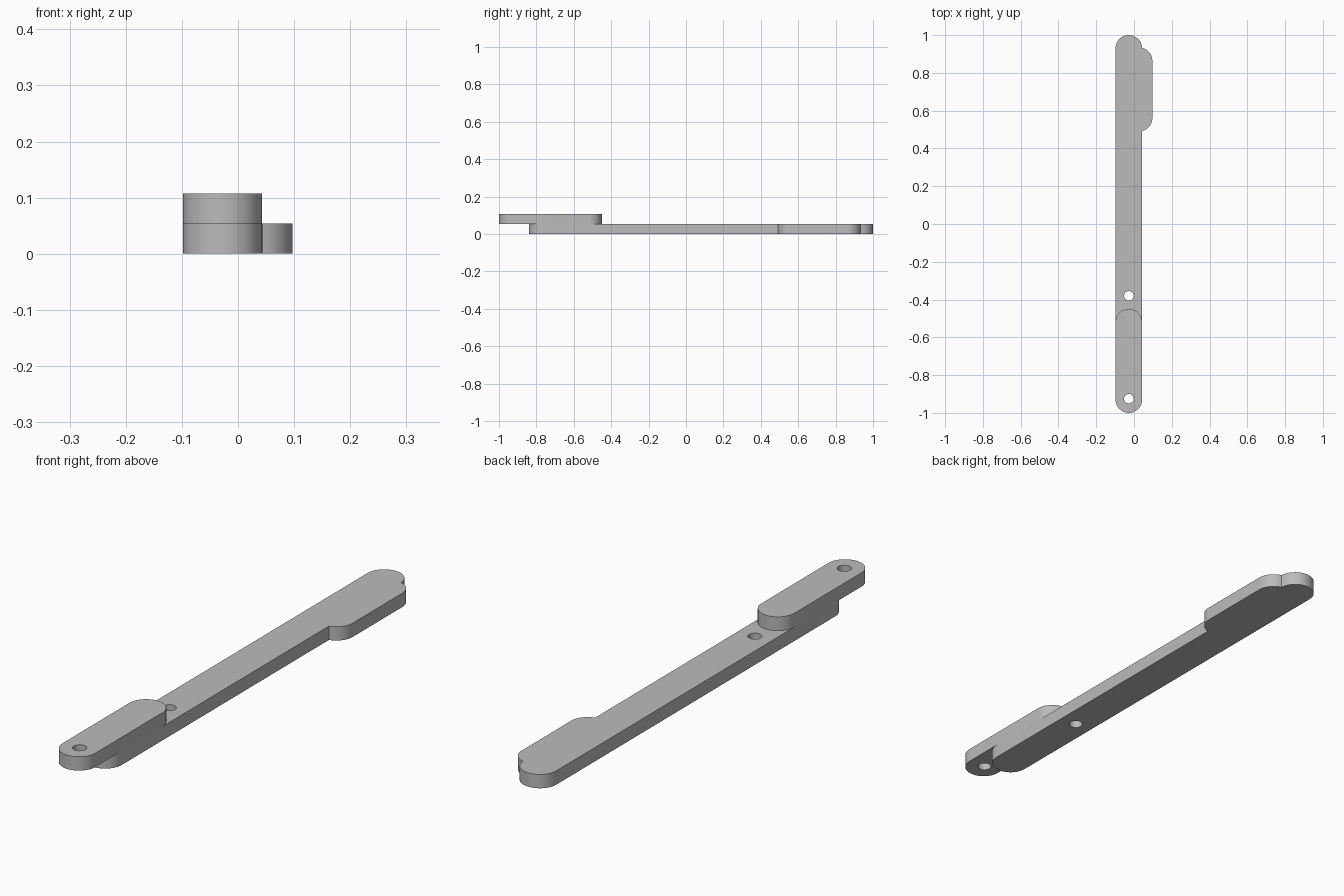
import bpy
import bmesh
from math import cos, sin, radians

cube = bpy.data.objects.get("Cube")
if cube:
    bpy.data.objects.remove(cube, do_unlink=True)

R = 0.0705          # half width of the bars
BAR_X = -0.0275     # centre line of the bars
TAB_X = 0.0265      # centre line of the side tab
THICK = 0.0535
HOLE_R = 0.025

grey = bpy.data.materials.new("plain grey")
grey.use_nodes = True
colour = (0.5, 0.5, 0.5, 1)
grey.diffuse_color = colour
grey.node_tree.nodes["Principled BSDF"].inputs["Base Color"].default_value = colour


def arc(x, y, r, start, end, steps=24):
    """Points along an arc, angles in degrees."""
    angles = [radians(start + (end - start) * i / steps) for i in range(steps + 1)]
    return [(x + r * cos(a), y + r * sin(a)) for a in angles]


def plate(name, outline, hole_y, z):
    """Extrude an outline with one round hole."""
    bm = bmesh.new()
    hole = arc(BAR_X, hole_y, HOLE_R, 0, 360, 32)[:-1]
    for loop in (outline, hole):
        verts = [bm.verts.new((x, y, z)) for x, y in loop]
        for a, b in zip(verts, verts[1:] + verts[:1]):
            bm.edges.new((a, b))
    bmesh.ops.triangle_fill(bm, edges=bm.edges[:], use_beauty=True, use_dissolve=False,
                            normal=(0, 0, 1))
    top = bmesh.ops.extrude_face_region(bm, geom=bm.faces[:], use_keep_orig=True)["geom"]
    bmesh.ops.translate(bm, vec=(0, 0, THICK),
                        verts=[v for v in top if isinstance(v, bmesh.types.BMVert)])
    bmesh.ops.recalc_face_normals(bm, faces=bm.faces[:])
    mesh = bpy.data.meshes.new(name)
    bm.to_mesh(mesh)
    bm.free()
    mesh.materials.append(grey)
    obj = bpy.data.objects.new(name, mesh)
    bpy.context.collection.objects.link(obj)
    bpy.ops.object.select_all(action="DESELECT")
    obj.select_set(True)
    bpy.context.view_layer.objects.active = obj
    bpy.ops.object.shade_smooth_by_angle(angle=radians(30))


# Long lower bar with a rounded tab on its left side
bar_end = BAR_X + R
lower = (arc(BAR_X, -0.84 + R, R, 180, 360)
         + [(bar_end, 0.493)]
         + arc(TAB_X, 0.49 + R, R, -76, 0, 12)
         + arc(TAB_X, 0.934 - R, R, 0, 76, 12)
         + arc(BAR_X, 1 - R, R, 3, 180))
plate("long_bar", lower, -0.38, 0)

# Short raised bar overhanging the front end
upper = arc(BAR_X, -1 + R, R, 180, 360) + arc(BAR_X, -0.45 - R, R, 0, 180)
plate("raised_end_bar", upper, -0.925, THICK)
